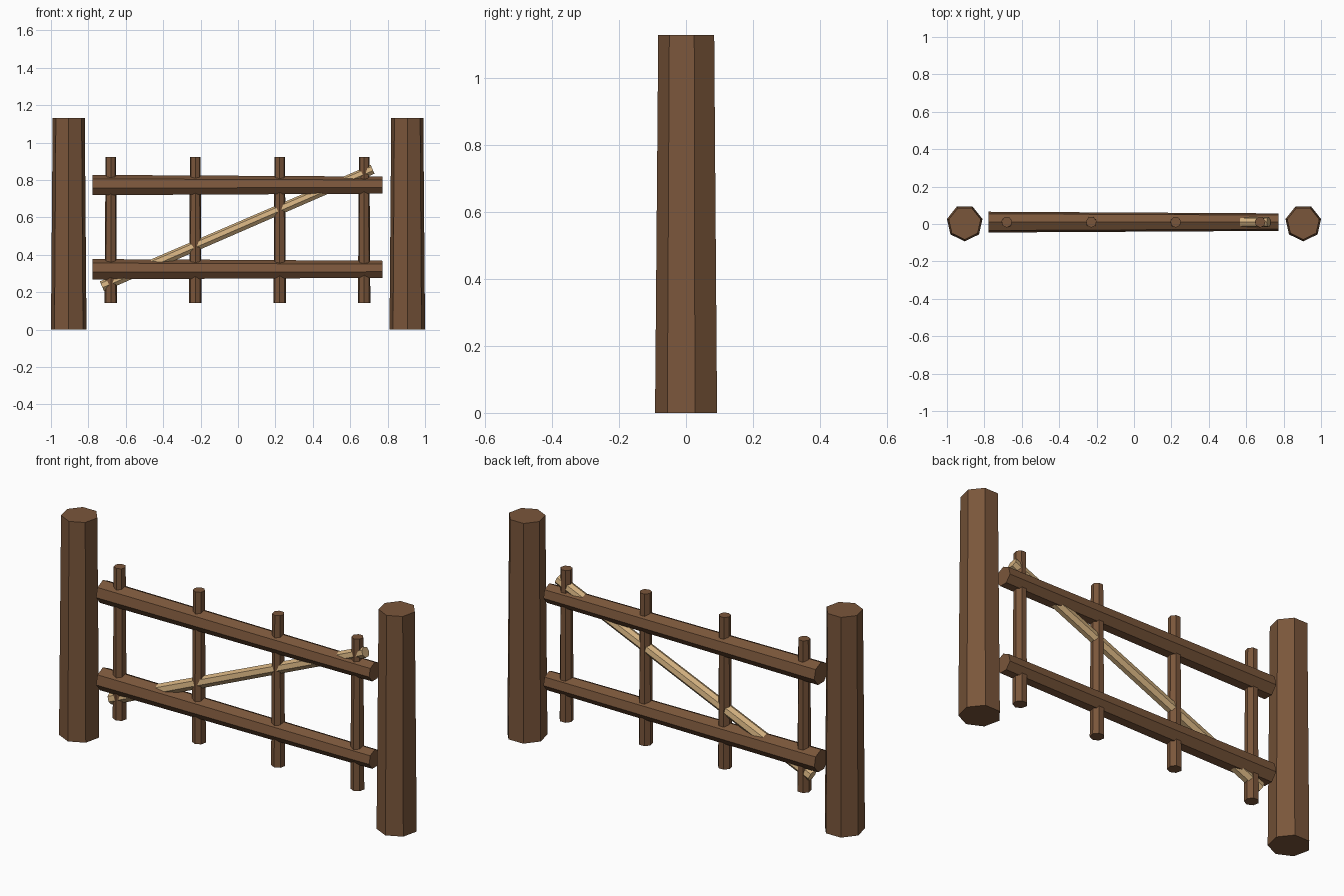
import bpy, bmesh, math
from mathutils import Vector

if "Cube" in bpy.data.objects:
    bpy.data.objects.remove(bpy.data.objects["Cube"])


def material(name, rgb):
    m = bpy.data.materials.new(name)
    m.diffuse_color = (*rgb, 1)
    m.use_nodes = True
    m.node_tree.nodes["Principled BSDF"].inputs["Base Color"].default_value = m.diffuse_color
    return m


BROWN = material("brown_wood", (0.195, 0.093, 0.043))
PALE = material("pale_wood", (0.64, 0.43, 0.21))
SIDES = 7


def log(name, start, end, r_start, r_end, corner, mat):
    """Tapered seven-sided log from start to end, one corner facing `corner`."""
    start, end = Vector(start), Vector(end)
    axis = (end - start).normalized()
    u = Vector(corner)
    u = (u - axis * u.dot(axis)).normalized()
    v = axis.cross(u)
    bm = bmesh.new()
    rings = []
    for centre, r in ((start, r_start), (end, r_end)):
        ring = []
        for i in range(SIDES):
            a = math.tau * i / SIDES
            ring.append(bm.verts.new(centre + (u * math.cos(a) + v * math.sin(a)) * r))
        rings.append(ring)
    low, high = rings
    for i in range(SIDES):
        j = (i + 1) % SIDES
        bm.faces.new((low[i], low[j], high[j], high[i]))
    bm.faces.new(low[::-1])
    bm.faces.new(high)
    bmesh.ops.recalc_face_normals(bm, faces=bm.faces)
    mesh = bpy.data.meshes.new(name)
    bm.to_mesh(mesh)
    bm.free()
    mesh.materials.append(mat)
    ob = bpy.data.objects.new(name, mesh)
    bpy.context.collection.objects.link(ob)
    return ob


FRONT, UP = (0, -1, 0), (0, 0, 1)

# Gate posts
for side, x in (("left", -0.905), ("right", 0.905)):
    log(f"{side}_post", (x, 0.005, 0), (x, 0.005, 1.13), 0.0975, 0.088, FRONT, BROWN)

# Horizontal rails, thinner towards the right
for label, z in (("lower", 0.32), ("upper", 0.77)):
    log(f"{label}_rail", (-0.777, 0.01, z), (0.773, 0.01, z), 0.057, 0.048, UP, BROWN)

# Upright bars
for i in range(4):
    x = -0.68 + i * 0.4515
    log(f"upright_{i + 1}", (x, 0.01, 0.142), (x, 0.01, 0.923), 0.034, 0.029, FRONT, BROWN)

# Diagonal brace
log("diagonal_brace", (-0.727, 0.01, 0.23), (0.72, 0.01, 0.856), 0.030, 0.027, UP, PALE)
